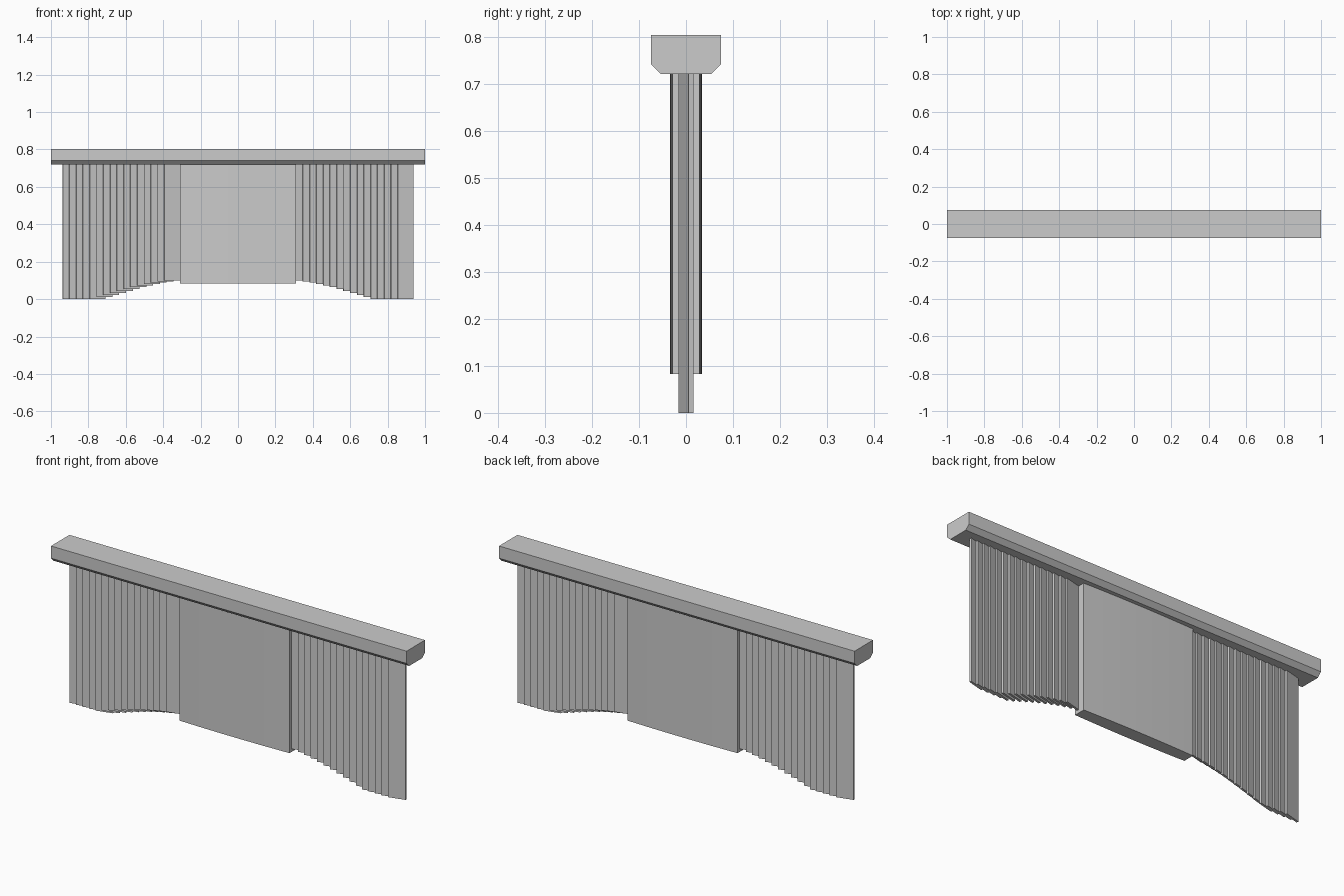
import bpy, math

if "Cube" in bpy.data.objects:
    bpy.data.objects.remove(bpy.data.objects["Cube"])

def extrude(name, pts, place, a, b):
    """Prism: closed 2D profile swept between levels a and b."""
    n = len(pts)
    verts = [place(u, v, w) for w in (a, b) for u, v in pts]
    faces = [tuple(range(n))[::-1], tuple(range(n, 2 * n))]
    faces += [(i, (i + 1) % n, n + (i + 1) % n, n + i) for i in range(n)]
    me = bpy.data.meshes.new(name)
    me.from_pydata(verts, [], faces)
    me.update()
    ob = bpy.data.objects.new(name, me)
    bpy.context.collection.objects.link(ob)
    return ob

along_x = lambda u, v, w: (w, u, v)
along_z = lambda u, v, w: (u, v, w)
TOP = 0.72

# Top rail with chamfered lower edges
half = [(0.053, TOP), (0.074, 0.741), (0.074, 0.803)]
extrude("top_rail", half + [(-y, z) for y, z in reversed(half)], along_x, -1, 1)

# Thick centre panel with very slightly bowed faces
N, W = 16, 0.31
front = []
for i in range(N + 1):
    x = -W + 2 * W * i / N
    front.append((x, -0.034 + 0.005 * (x / W) ** 2))
panel = extrude("centre_panel", front + [(-x, -y) for x, y in front], along_z, 0.083, TOP)
bpy.context.view_layer.objects.active = panel
panel.select_set(True)
bpy.ops.object.shade_smooth_by_angle(angle=math.radians(30))

# Overlapping angled slats; the two groups are half-turn copies
COUNT, X0, X1 = 16, -0.896, -0.352
ang, length, thick = math.radians(14.5), 0.087, 0.0105
c, s = math.cos(ang), math.sin(ang)
section = [(a * length / 2 * c - b * thick / 2 * s, a * length / 2 * s + b * thick / 2 * c)
           for a, b in ((-1, -1), (1, -1), (1, 1), (-1, 1))]

for side, turn in (("left", 1), ("right", -1)):
    for k in range(COUNT):
        x = X0 + (X1 - X0) * k / (COUNT - 1)
        t = max(0.0, (x + 0.745) / 0.393)
        bottom = 0.05 * (t + math.sin(t * math.pi / 2))
        extrude(f"{side}_slat_{k + 1}", [(turn * (x + u), turn * v) for u, v in section],
                along_z, bottom, TOP)
